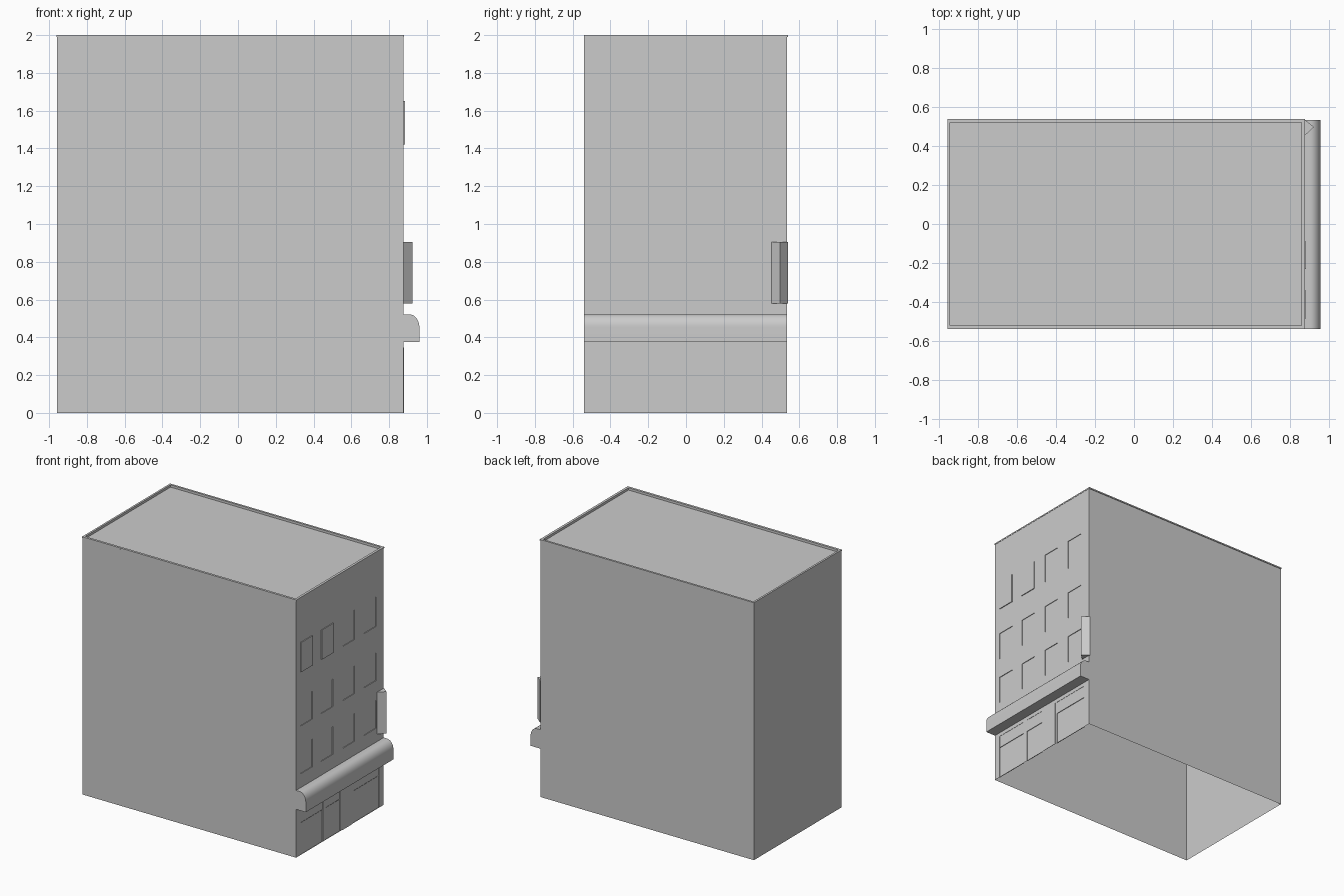
import bpy, bmesh, math

if "Cube" in bpy.data.objects:
    bpy.data.objects.remove(bpy.data.objects["Cube"])

FX = 0.877          # plane of the street facade
Y0, Y1 = -0.54, 0.534


def finish(name, bm):
    bmesh.ops.remove_doubles(bm, verts=bm.verts, dist=1e-5)
    me = bpy.data.meshes.new(name)
    bm.to_mesh(me)
    bm.free()
    ob = bpy.data.objects.new(name, me)
    bpy.context.collection.objects.link(ob)
    return ob


def face(bm, pts):
    return bm.faces.new([bm.verts.new(p) for p in pts])


def rect(x0, x1, y0, y1, z):
    return [(x0, y0, z), (x1, y0, z), (x1, y1, z), (x0, y1, z)]


def prism(name, loop, vec):
    """Closed solid made by pushing a flat outline along vec."""
    bm = bmesh.new()
    f = face(bm, loop)
    top = bmesh.ops.extrude_face_region(bm, geom=[f], use_keep_orig=True)["geom"]
    bmesh.ops.translate(bm, vec=vec, verts=[v for v in top if isinstance(v, bmesh.types.BMVert)])
    bmesh.ops.recalc_face_normals(bm, faces=bm.faces)
    return finish(name, bm)


def facade(name, ys, zs, panels):
    """Wall grid; panels maps (column, row) to a small depth in x."""
    bm = bmesh.new()
    for i in range(len(ys) - 1):
        for j in range(len(zs) - 1):
            yz = [(ys[i], zs[j]), (ys[i + 1], zs[j]), (ys[i + 1], zs[j + 1]), (ys[i], zs[j + 1])]
            d = panels.get((i, j), 0)
            face(bm, [(FX + d, y, z) for y, z in yz])
            if d:
                for k in range(4):
                    a, b = yz[k], yz[(k + 1) % 4]
                    face(bm, [(FX, *a), (FX, *b), (FX + d, *b), (FX + d, *a)])
    return finish(name, bm)


# Building shell: open below, thin rim and sunken flat roof on top
loops = [rect(-0.957, FX, Y0, Y1, 0), rect(-0.957, FX, Y0, Y1, 1.99),
         rect(-0.96, FX + 0.002, Y0 - 0.001, 0.539, 1.99),
         rect(-0.96, FX + 0.002, Y0 - 0.001, 0.539, 2.0),
         rect(-0.945, 0.86, -0.523, 0.523, 2.0), rect(-0.945, 0.86, -0.523, 0.523, 1.982)]
bm = bmesh.new()
for n, (a, b) in enumerate(zip(loops, loops[1:])):
    for k in range(4):
        if n == 0 and k == 1:
            continue                      # street side is built separately
        m = (k + 1) % 4
        face(bm, [a[k], a[m], b[m], b[k]])
face(bm, loops[-1])
finish("building_shell", bm)

# Upper facade: four columns by three rows of windows
ys = [Y0, -0.487, -0.342, -0.232, -0.09, 0.033, 0.175, 0.295, 0.44, Y1]
zs = [0.375, 0.63, 0.845, 1.0, 1.215, 1.42, 1.65, 1.99]
windows = {(c, r): -0.005 for c in (1, 3, 5, 7) for r in (1, 3, 5)}
windows[1, 5] = windows[3, 5] = 0.006     # two windows stand proud
facade("upper_facade", ys, zs, windows)

# Ground floor: shop windows and doors, with a transom line
ys = [Y0, -0.487, -0.213, -0.175, -0.003, 0.02, 0.15, 0.165, 0.475, Y1]
shop = {(c, r): -0.005 if r == 0 else -0.002 for c in (1, 3, 7) for r in (0, 1)}
shop[5, 0] = shop[5, 1] = 0.003
facade("shop_front", ys, [0, 0.25, 0.345, 0.375], shop)

# Awning with a rounded front top edge
arc = [(0.905 + 0.055 * math.sin(t), 0.455 + 0.067 * math.cos(t))
       for t in [k * math.pi / 20 for k in range(11)]]
profile = [(FX, 0.375), (FX, 0.522)] + arc + [(0.96, 0.375)]
awning = prism("awning", [(x, Y0, z) for x, z in profile], (0, Y1 - Y0, 0))
bpy.context.view_layer.objects.active = awning
awning.select_set(True)
bpy.ops.object.shade_smooth_by_angle(angle=math.radians(30))

# Triangular sign at the far corner
prism("corner_sign", [(FX - 0.004, 0.45, 0.58), (0.925, 0.498, 0.58), (FX - 0.004, 0.541, 0.58)],
      (0, 0, 0.325))
